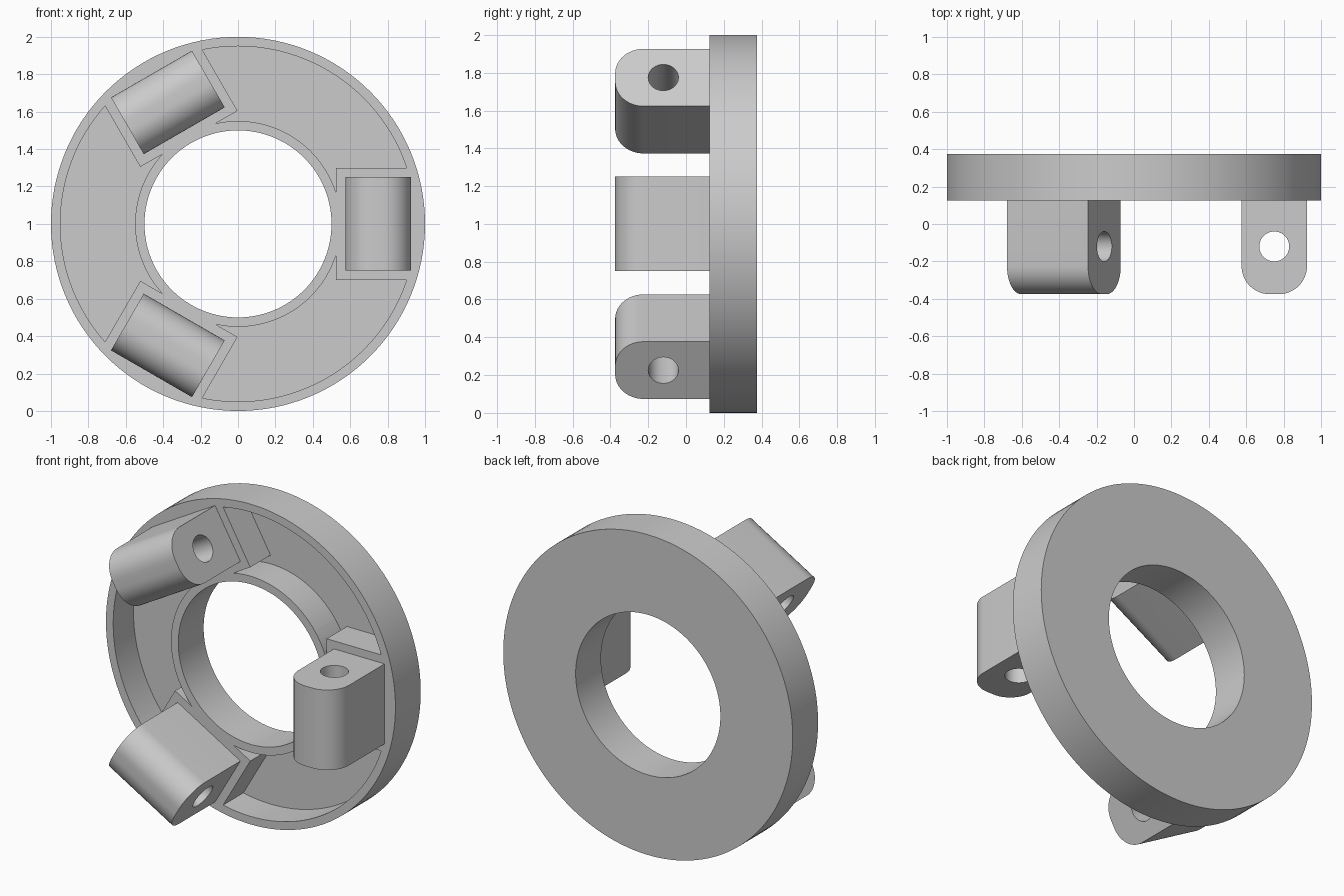
import bpy, bmesh
from math import sin, cos, pi
from mathutils import Matrix

if "Cube" in bpy.data.objects:
    bpy.data.objects.remove(bpy.data.objects["Cube"])

CENTRE = Matrix.Translation((0, 0, 1))
TURNS = [CENTRE @ Matrix.Rotation(k * 2 * pi / 3, 4, 'Y') for k in range(3)]


def finish(bm, name):
    bmesh.ops.recalc_face_normals(bm, faces=bm.faces)
    me = bpy.data.meshes.new(name)
    bm.to_mesh(me)
    bm.free()
    ob = bpy.data.objects.new(name, me)
    bpy.context.collection.objects.link(ob)
    return ob


def ring(name, r0, r1, y0, y1, n=128):
    # rectangular profile revolved around the y axis
    bm = bmesh.new()
    prof = [(r0, y0), (r1, y0), (r1, y1), (r0, y1)]
    loops = [[bm.verts.new((r * cos(2 * pi * i / n), y, 1 + r * sin(2 * pi * i / n)))
              for r, y in prof] for i in range(n)]
    for i in range(n):
        a, b = loops[i], loops[(i + 1) % n]
        for j in range(4):
            k = (j + 1) % 4
            bm.faces.new((a[j], a[k], b[k], b[j]))
    return finish(bm, name)


def prisms(name, profile, half):
    # xy profile extruded along z, repeated three times around the ring
    bm = bmesh.new()
    for m in TURNS:
        lo = [bm.verts.new(m @ Matrix.Translation((x, y, -half)).translation) for x, y in profile]
        hi = [bm.verts.new(m @ Matrix.Translation((x, y, half)).translation) for x, y in profile]
        bm.faces.new(lo)
        bm.faces.new(hi)
        n = len(profile)
        for i in range(n):
            j = (i + 1) % n
            bm.faces.new((lo[i], lo[j], hi[j], hi[i]))
    return finish(bm, name)


def arc(cx, cy, r, a0, a1, n):
    return [(cx + r * cos(a0 + (a1 - a0) * i / n), cy + r * sin(a0 + (a1 - a0) * i / n))
            for i in range(n + 1)]


def boolean(target, tool, op):
    tool.hide_render = True
    mod = target.modifiers.new("cut", 'BOOLEAN')
    mod.operation, mod.solver, mod.object = op, 'EXACT', tool
    bpy.context.view_layer.objects.active = target
    bpy.ops.object.modifier_apply(modifier=mod.name)
    bpy.data.objects.remove(tool)


# flange ring
flange = ring("mounting_flange", 0.5, 1.0, 0.125, 0.375)

# three pockets: a channel interrupted by solid pads behind the lugs
pockets = ring("pockets", 0.55, 0.95, 0.0, 0.325)
pads = prisms("pads", [(0.525, -0.2), (1.1, -0.2), (1.1, 0.5), (0.525, 0.5)], 0.3)
boolean(pockets, pads, 'DIFFERENCE')
boolean(flange, pockets, 'DIFFERENCE')

# rounded lugs with cross holes
outline = ([(0.575, 0.2)] + arc(0.725, -0.225, 0.15, pi, 1.5 * pi, 12)
           + arc(0.775, -0.225, 0.15, 1.5 * pi, 2 * pi, 12) + [(0.925, 0.2)])
lugs = prisms("lugs", outline, 0.25)
holes = prisms("holes", arc(0.75, -0.12, 0.08, 0, 2 * pi, 40)[:-1], 0.3)
boolean(lugs, holes, 'DIFFERENCE')
boolean(flange, lugs, 'UNION')

# smooth curved walls, sharp edges
bpy.ops.object.select_all(action='DESELECT')
flange.select_set(True)
bpy.context.view_layer.objects.active = flange
bpy.ops.object.shade_smooth_by_angle(angle=0.5)
